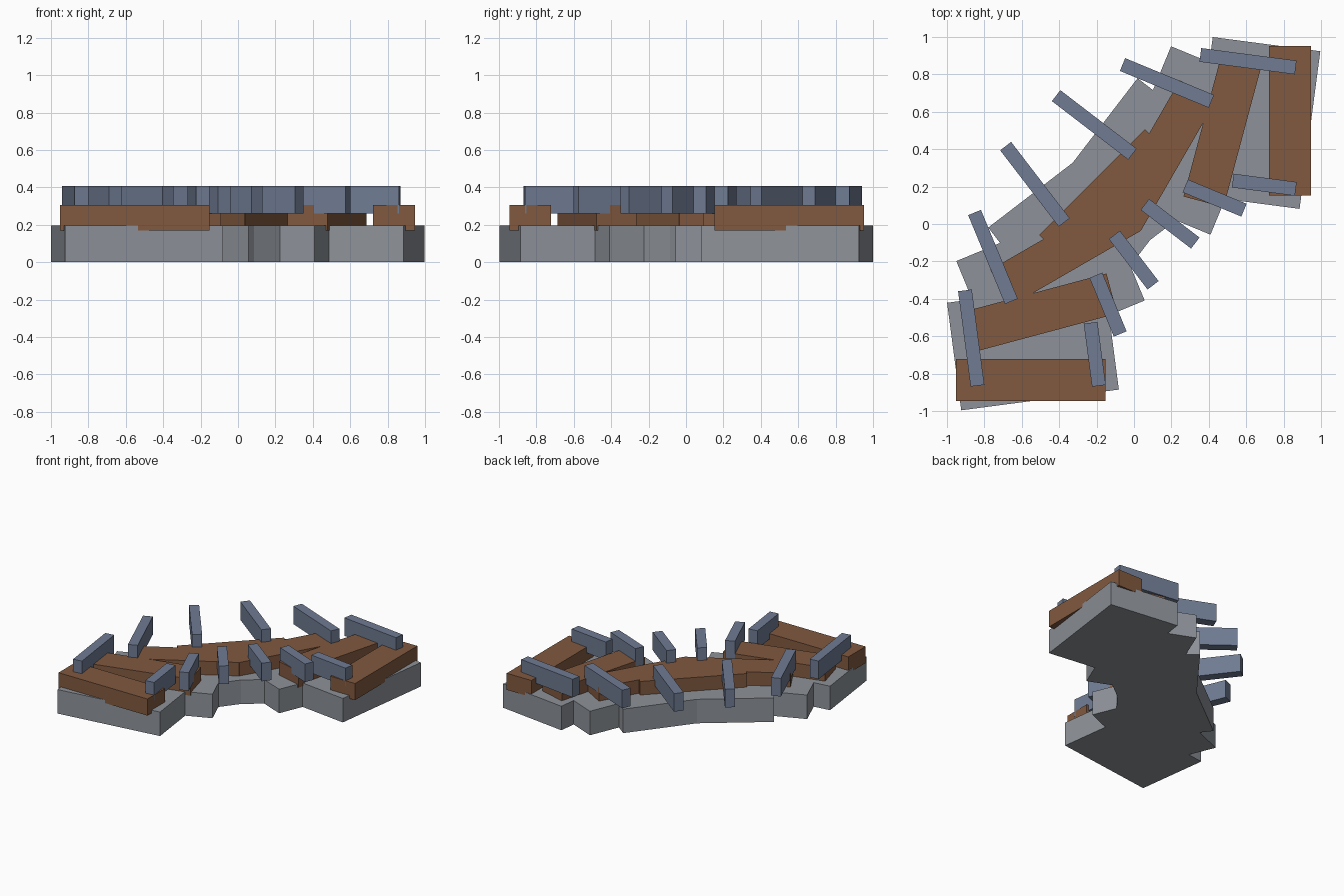
import bpy
import math

if "Cube" in bpy.data.objects:
    bpy.data.objects.remove(bpy.data.objects["Cube"])

C = 0.834        # arc centre sits at (C, -C)
R_MID = 1.386    # track centreline radius
GAUGE = 0.333    # rail offset from the centreline
STEP = 15        # degrees per track segment


def material(name, rgb):
    m = bpy.data.materials.new(name)
    m.diffuse_color = (*rgb, 1)
    m.use_nodes = True
    m.node_tree.nodes["Principled BSDF"].inputs["Base Color"].default_value = m.diffuse_color
    return m


gravel = material("gravel", (0.27, 0.29, 0.32))
wood = material("wood", (0.22, 0.10, 0.05))
steel = material("steel", (0.16, 0.20, 0.29))


def arc_box(name, radius, deg, radial, along, z0, z1, mat):
    """Box centred on the arc, turned anticlockwise by its arc angle."""
    t = math.radians(deg)
    bpy.ops.mesh.primitive_cube_add(
        size=1, rotation=(0, 0, t),
        location=(C - radius * math.cos(t), -C + radius * math.sin(t), (z0 + z1) / 2))
    ob = bpy.context.object
    ob.name = name
    ob.scale = (radial, along, z1 - z0)
    bpy.ops.object.transform_apply(location=False, rotation=False, scale=True)
    ob.data.materials.append(mat)


# Ballast blocks with an outer and inner rail piece each
for i in range(6):
    a = (i + 0.5) * STEP
    arc_box(f"ballast_{i + 1}", R_MID, a, 0.85, 0.58, 0, 0.195, gravel)
    for side, r in (("outer", R_MID + GAUGE), ("inner", R_MID - GAUGE)):
        length = r * math.radians(STEP) + 0.064
        arc_box(f"{side}_rail_{i + 1}", r, a, 0.074, length, 0.26, 0.407, steel)

# Wooden sleepers at the segment joints
for i in range(7):
    arc_box(f"sleeper_{i + 1}", R_MID, i * STEP, 0.8, 0.222, 0.17, 0.305, wood)
